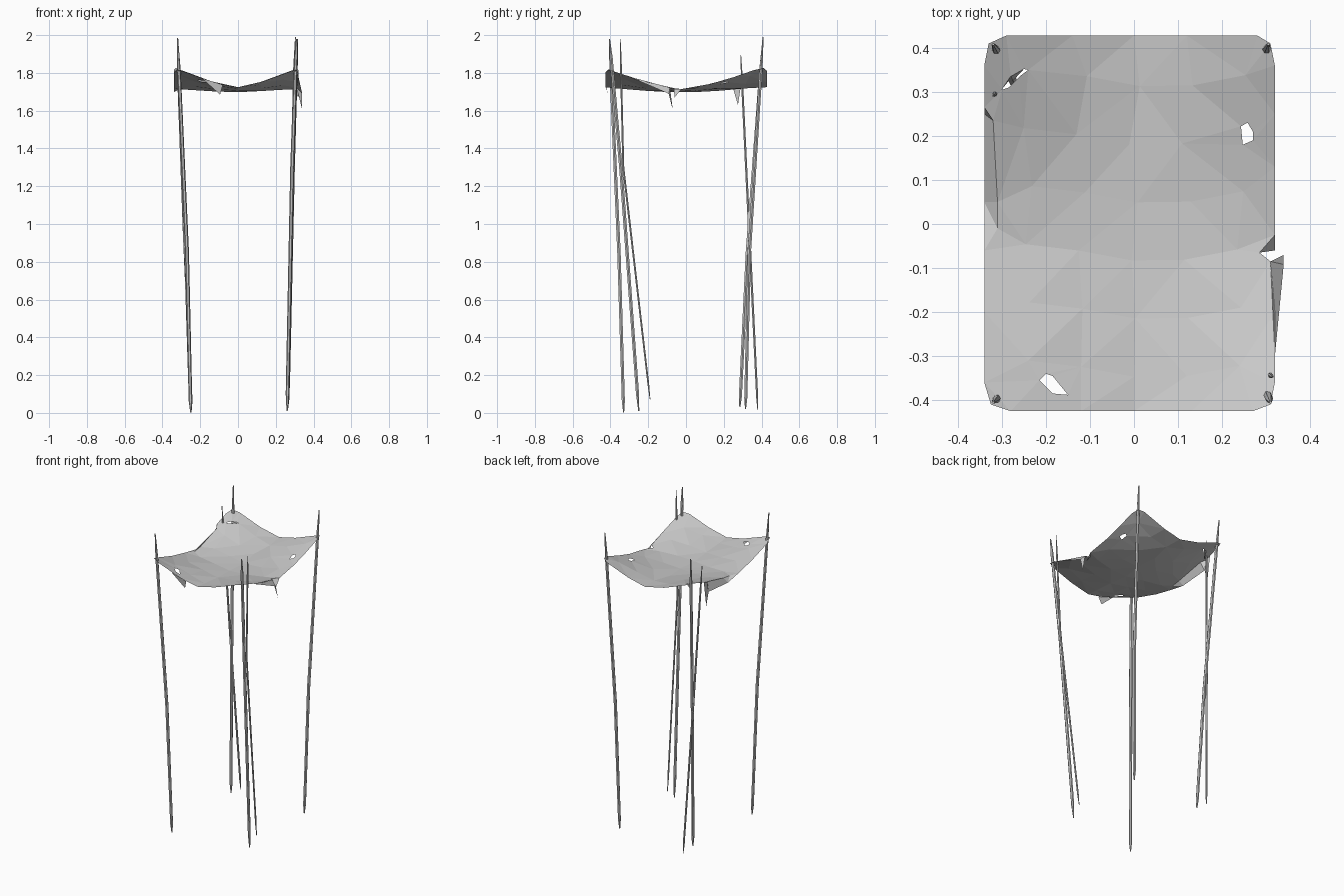
import bpy, bmesh, math
from mathutils import Vector
from mathutils.geometry import delaunay_2d_cdt

if "Cube" in bpy.data.objects:
    bpy.data.objects.remove(bpy.data.objects["Cube"])


def make_object(name, verts, faces):
    mesh = bpy.data.meshes.new(name)
    mesh.from_pydata([tuple(v) for v in verts], [], faces)
    mesh.update()
    obj = bpy.data.objects.new(name, mesh)
    bpy.context.collection.objects.link(obj)
    return obj


def inside(p, poly):
    hit = False
    for a, b in zip(poly, poly[1:] + poly[:1]):
        if (a[1] > p[1]) != (b[1] > p[1]):
            if p[0] < a[0] + (p[1] - a[1]) * (b[0] - a[0]) / (b[1] - a[1]):
                hit = not hit
    return hit


# Sagging cloth height
def cloth_z(x, y):
    u = min(1, abs(x + 0.005) / 0.32)
    v = min(1, abs(y + 0.02) / 0.41)
    return 1.696 + 0.028 * v ** 1.5 + 0.018 * u ** 1.5 + 0.084 * (u * v) ** 1.35


# A point on the cloth
def on_cloth(x, y):
    return (x, y, cloth_z(x, y))


# Pointed stick running through a few points
def pole(name, points, radius, sides=6):
    pts = [Vector(p) for p in points]
    low = pts[0].lerp(pts[1], 0.07)
    high = pts[-1].lerp(pts[-2], 0.15)
    path = [pts[0], low] + pts[1:-1] + [high, pts[-1]]
    radii = [0.3, 0.9] + [1.0] * (len(pts) - 2) + [0.9, 0.3]
    verts, faces = [], []
    for p, r in zip(path, radii):
        for i in range(sides):
            a = math.tau * i / sides
            verts.append(p + Vector((math.cos(a), math.sin(a), 0)) * radius * r)
    for k in range(len(path) - 1):
        for i in range(sides):
            j = (i + 1) % sides
            faces.append((k * sides + i, k * sides + j,
                          (k + 1) * sides + j, (k + 1) * sides + i))
    faces.append(tuple(reversed(range(sides))))
    faces.append(tuple(range(len(verts) - sides, len(verts))))
    return make_object(name, verts, faces)


pole("front_left_pole", [(-.25, -.33, .003), (-.27, -.355, .85), (-.32, -.405, 1.98)], .0105)
pole("front_right_pole", [(.26, -.25, .01), (.287, -.345, 1.3), (.31, -.405, 1.98)], .0105)
pole("back_left_pole", [(-.25, .285, .03), (-.275, .325, .85), (-.32, .408, 1.985)], .0105)
pole("back_right_pole", [(.262, .315, .02), (.28, .335, .85), (.305, .408, 1.99)], .0105)
pole("front_right_prop", [(.268, -.19, .07), (.295, -.332, 1.3), (.315, -.348, 1.98)], .006)
pole("back_left_prop", [(-.245, .38, .015), (-.285, .335, .95), (-.32, .29, 1.895)], .007)

# Torn cloth canopy: outline with chamfered corners and ragged sides
outline = [(-.34, -.36), (-.325, -.41), (-.28, -.425), (-.12, -.425), (0, -.425), (.13, -.425),
           (.27, -.425), (.31, -.41), (.32, -.36), (.32, -.2), (.31, -.085), (.285, -.065),
           (.32, -.025), (.32, .13), (.32, .25), (.32, .36), (.31, .41), (.28, .428), (.12, .428),
           (0, .428), (-.14, .428), (-.29, .428), (-.33, .41), (-.34, .36), (-.34, .265),
           (-.32, .235), (-.31, .05), (-.31, -.01), (-.34, -.06), (-.34, -.2)]
holes = [
    [(.247, .18), (.27, .19), (.27, .21), (.258, .23), (.243, .222)],
    [(-.215, -.355), (-.2, -.34), (-.185, -.345), (-.15, -.388), (-.185, -.385)],
    [(-.3, .305), (-.28, .335), (-.25, .352), (-.24, .35), (-.26, .335), (-.285, .31)],
]
pts, edges = [], []
for loop in [outline] + holes:
    s = len(pts)
    pts += [Vector(p) for p in loop]
    edges += [(s + i, s + (i + 1) % len(loop)) for i in range(len(loop))]
for i in range(5):
    for j in range(6):
        p = Vector((-.24 + .12 * i + .02 * math.sin(3 * j),
                    -.33 + .132 * j + .02 * math.cos(5 * i)))
        if all((p - q).length > .035 for q in pts) and not any(inside(p, h) for h in holes):
            pts.append(p)
vs, _, fs, *_ = delaunay_2d_cdt(pts, edges, [], 0, 1e-5)
keep = []
for f in fs:
    c = sum((vs[i] for i in f), Vector((0, 0))) / len(f)
    if inside(c, outline) and not any(inside(c, h) for h in holes):
        keep.append(tuple(f))
canopy = make_object("canopy", [on_cloth(v.x, v.y) for v in vs], keep)
bm = bmesh.new()
bm.from_mesh(canopy.data)
bmesh.ops.delete(bm, geom=[v for v in bm.verts if not v.link_faces], context='VERTS')
bm.to_mesh(canopy.data)
bm.free()

# Hanging torn flaps
make_object("left_side_flap",
            [on_cloth(-.32, .235), on_cloth(-.31, .05), on_cloth(-.31, -.01),
             on_cloth(-.34, -.06), (-.34, .05, 1.698), (-.34, .25, 1.715),
             (-.34, .275, 1.63), on_cloth(-.34, .3), on_cloth(-.34, .265)],
            [(0, 1, 4, 5), (1, 2, 4), (2, 3, 4), (0, 5, 8), (5, 6, 8), (6, 7, 8)])
make_object("right_side_flap",
            [on_cloth(.32, -.3), on_cloth(.31, -.085), (.34, -.07, 1.605), (.34, -.092, 1.69)],
            [(0, 3, 1), (1, 3, 2)])
make_object("right_notch_flap",
            [on_cloth(.285, -.065), on_cloth(.32, -.025), (.32, -.06, 1.67)], [(0, 2, 1)])
make_object("front_flap",
            [on_cloth(-.19, -.425), on_cloth(-.08, -.425), (-.095, -.415, 1.685)], [(0, 2, 1)])
make_object("back_hole_flap",
            [on_cloth(-.28, .335), on_cloth(-.25, .352), (-.275, .325, 1.72)], [(0, 2, 1)])
